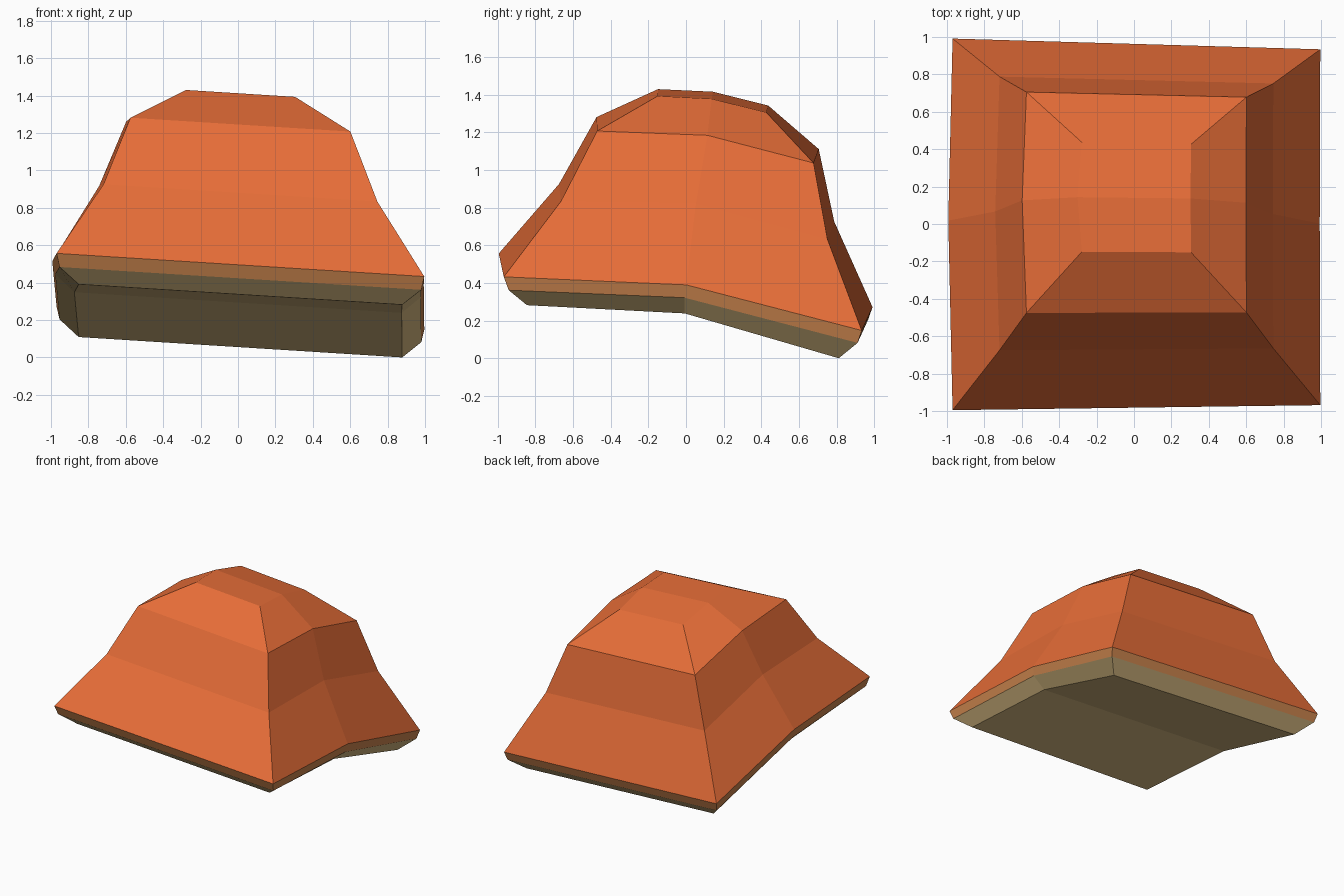
import bpy
import bmesh

cube = bpy.data.objects.get("Cube")
if cube:
    bpy.data.objects.remove(cube, do_unlink=True)


def to_linear(c):
    c /= 255
    return c / 12.92 if c <= 0.04045 else ((c + 0.055) / 1.055) ** 2.4


def make_material(name, red, green, blue):
    color = (to_linear(red), to_linear(green), to_linear(blue), 1)
    mat = bpy.data.materials.new(name)
    mat.use_nodes = True
    mat.diffuse_color = color
    node = mat.node_tree.nodes["Principled BSDF"]
    node.inputs["Base Color"].default_value = color
    node.inputs["Roughness"].default_value = 0.9
    return mat


def lean(x, y, z):
    """Tilt the whole mound sideways and taper its depth towards +x."""
    return (x, y * (1 - 0.022 * x) - 0.008 * x, z - 0.063 * x)


def ring_points(half_width, front, middle, back):
    """Six-sided ring; front, middle and back are (y, z) pairs."""
    shift = 0.013
    left, right = shift - half_width, shift + half_width
    bulge = half_width + 0.01
    return [
        lean(left, *front), lean(right, *front),
        lean(bulge, *middle),
        lean(right, *back), lean(left, *back),
        lean(-bulge, *middle),
    ]


def loft(name, rings, mat, cap_top=False, cap_bottom=False):
    """Join rings, listed from bottom to top, into one flat-faced shell."""
    bm = bmesh.new()
    loops = [[bm.verts.new(p) for p in ring_points(*ring)] for ring in rings]
    for low, high in zip(loops, loops[1:]):
        count = len(low)
        for i in range(count):
            j = (i + 1) % count
            bm.faces.new((low[i], low[j], high[j], high[i]))

    # Caps fold along the line between the two middle points
    def cap(loop, upward):
        fl, fr, mr, br, bl, ml = loop
        for face in ((fl, fr, mr, ml), (ml, mr, br, bl)):
            bm.faces.new(face if upward else face[::-1])

    if cap_top:
        cap(loops[-1], True)
    if cap_bottom:
        cap(loops[0], False)
    mesh = bpy.data.meshes.new(name)
    bm.to_mesh(mesh)
    bm.free()
    mesh.materials.append(mat)
    obj = bpy.data.objects.new(name, mesh)
    bpy.context.collection.objects.link(obj)
    return obj


# Colours
orange = make_material("orange", 232, 110, 56)
brown = make_material("rim brown", 199, 130, 76)
tan = make_material("underside tan", 219, 190, 132)

# Cross-sections from the underside to the top
sole = (0.865, (-0.855, 0.337), (0, 0.293), (0.835, 0.055))
lip = (0.967, (-0.955, 0.423), (0, 0.383), (0.94, 0.143))
brim = (0.983, (-0.982, 0.495), (0.01, 0.452), (0.963, 0.21))
waist = (0.732, (-0.67, 0.88), (0.06, 0.87), (0.77, 0.68))
shoulder = (0.588, (-0.474, 1.245), (0.12, 1.222), (0.692, 1.075))
crown = (0.292, (-0.15, 1.412), (0.14, 1.397), (0.432, 1.325))

# Parts
loft("underside", [sole, lip], tan, cap_bottom=True)
loft("rim_band", [lip, brim], brown)
loft("cap_shell", [brim, waist, shoulder, crown], orange, cap_top=True)
